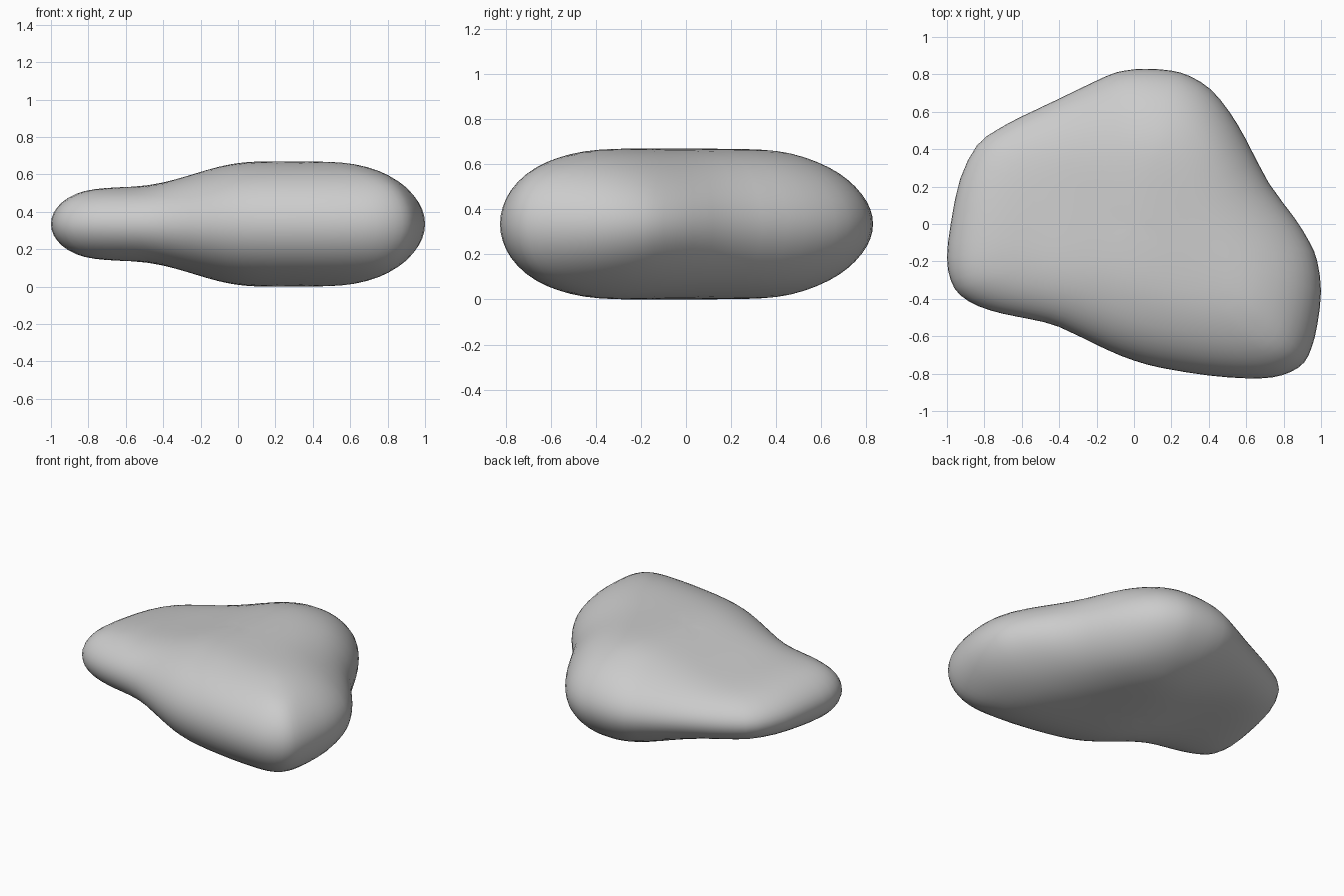
import bpy, bmesh, math
from mathutils import Vector

if "Cube" in bpy.data.objects:
    bpy.data.objects.remove(bpy.data.objects["Cube"])

# Plan outline of the pebble, clockwise from the back
OUTLINE = [(.06, .83), (.2, .82), (.3, .79), (.41, .72), (.51, .6), (.6, .45),
           (.72, .22), (.86, .03), (.94, -.1), (.98, -.2), (1, -.36), (.98, -.54),
           (.95, -.66), (.91, -.74), (.84, -.79), (.74, -.82), (.6, -.825), (.4, -.81),
           (.15, -.77), (0, -.73), (-.15, -.67), (-.4, -.55), (-.55, -.51),
           (-.7, -.48), (-.83, -.44), (-.93, -.38), (-.98, -.3), (-1, -.18),
           (-.98, 0), (-.93, .24), (-.84, .42), (-.73, .505), (-.6, .575), (-.4, .67),
           (-.15, .79), (-.05, .82)]
MID_Z = 0.335
RINGS = 18


def smooth_loop(points, steps):
    """Closed Catmull-Rom curve through the points."""
    p = [Vector(q) for q in points]
    n, out = len(p), []
    for i in range(n):
        a, b, c, d = p[i - 1], p[i], p[(i + 1) % n], p[(i + 2) % n]
        for k in range(steps):
            t = k / steps
            out.append(0.5 * (2 * b + (c - a) * t + (2 * a - 5 * b + 4 * c - d) * t ** 2
                              + (3 * b - a - 3 * c + d) * t ** 3))
    return out


def edge_distance(p, loop):
    best = 9.0
    for i, a in enumerate(loop):
        e = a - loop[i - 1]
        t = max(0, min(1, (p - loop[i - 1]).dot(e) / e.length_squared))
        best = min(best, (p - loop[i - 1] - e * t).length)
    return best


def bump(p, x, y, width):
    return math.exp(-((p.x - x) ** 2 + (p.y - y) ** 2) / width ** 2)


def half_thickness(p, loop):
    """Thin at the left, full on the right, elliptical roll-off at the rim."""
    t = max(0, min(1, (p.x - 0.08 * (p.y + 0.3) + 0.56) / 0.62))
    full = 0.2 + 0.137 * t * t * (3 - 2 * t) - 0.04 * bump(p, -.8, .4, .35)
    roll = 1.5 + 0.25 * p.y - 0.35 * bump(p, .4, .4, .3) + 0.3 * bump(p, .95, -.1, .25)
    u = max(0, 1 - edge_distance(p, loop) / (roll * full))
    return full * math.sqrt(max(0, 1 - u * u))


def soft_thickness(p, loop):
    """Average over a small disc, so the roll-offs blend without creases."""
    r = min(0.13, 0.5 * edge_distance(p, loop))
    ring = [p + Vector((r * math.cos(k * math.pi / 3), r * math.sin(k * math.pi / 3)))
            for k in range(6)]
    around = sum(half_thickness(q, loop) for q in ring) / 6
    centre = half_thickness(p, loop)
    return 0.7 * around + 0.3 * centre + (0.005 if r == 0.13 else 0.005 * r / 0.13)


loop = smooth_loop(OUTLINE, 2)
n = len(loop)
scales = [math.sin(math.pi / 2 * k / RINGS) for k in range(1, RINGS)]
heights = [[soft_thickness(q * s, loop) for q in loop] for s in scales]
pole_height = soft_thickness(Vector((0, 0)), loop)
top = max(max(row) for row in heights)
fit = MID_Z / top

# Upper and lower halves share the rim ring
bm = bmesh.new()
rim = [bm.verts.new((q.x, q.y, MID_Z)) for q in loop]
for side in (fit, -fit):
    rows = [[bm.verts.new((q.x * s, q.y * s, MID_Z + side * h))
             for q, h in zip(loop, row)] for s, row in zip(scales, heights)]
    rows.append(rim)
    pole = bm.verts.new((0, 0, MID_Z + side * pole_height))
    for i in range(n):
        bm.faces.new((pole, rows[0][i - 1], rows[0][i]))
        for a, b in zip(rows, rows[1:]):
            bm.faces.new((a[i - 1], b[i - 1], b[i], a[i]))
bmesh.ops.recalc_face_normals(bm, faces=bm.faces)
for f in bm.faces:
    f.smooth = True

mesh = bpy.data.meshes.new("pebble")
bm.to_mesh(mesh)
bm.free()
pebble = bpy.data.objects.new("pebble", mesh)
bpy.context.collection.objects.link(pebble)
